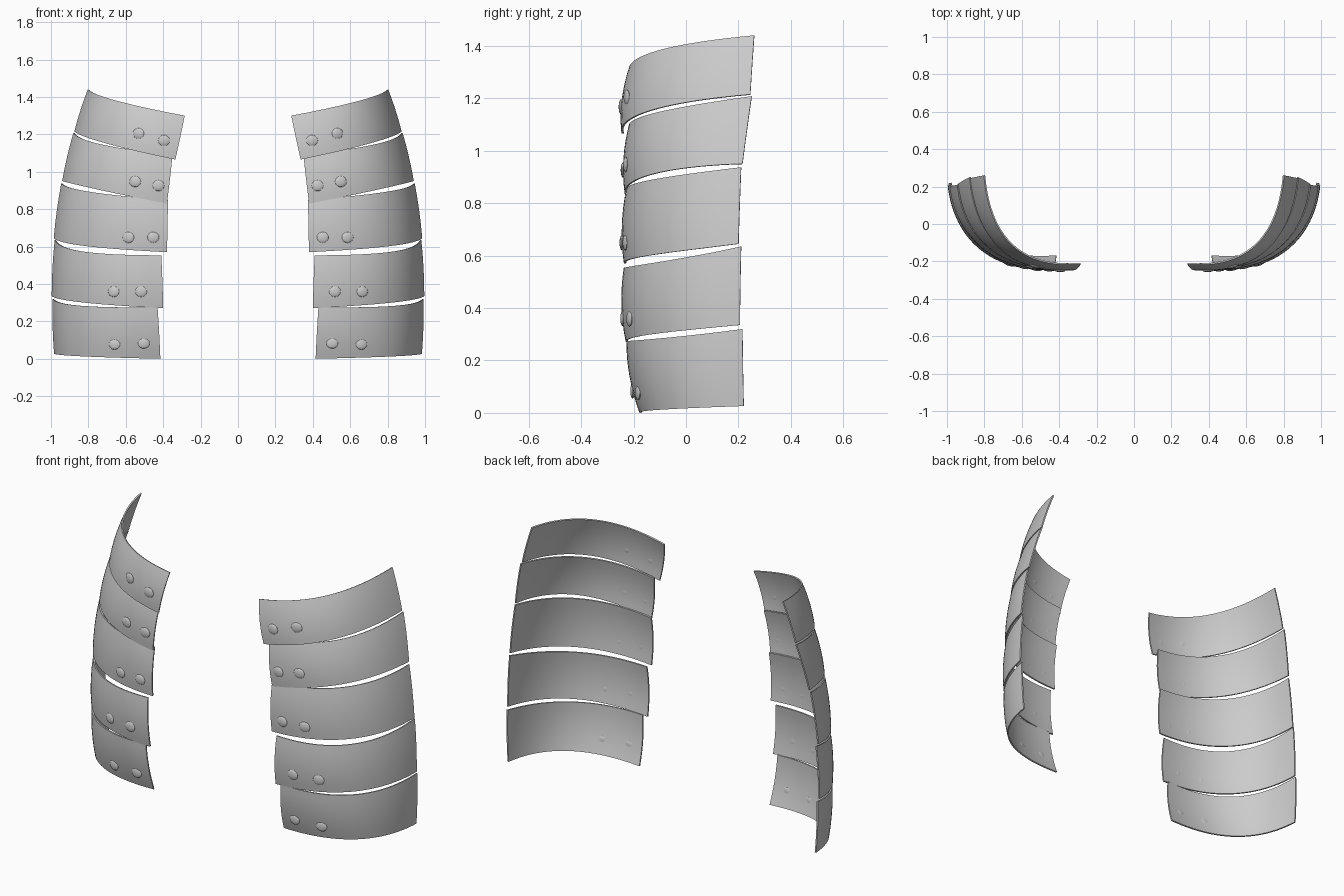
import bpy, bmesh
from mathutils import Vector

if "Cube" in bpy.data.objects:
    bpy.data.objects.remove(bpy.data.objects["Cube"])

metal = bpy.data.materials.new("plain grey")
metal.diffuse_color = (0.6, 0.6, 0.6, 1)
metal.use_nodes = True
metal.node_tree.nodes["Principled BSDF"].inputs["Base Color"].default_value = metal.diffuse_color

# Each plate: bottom edge, top edge, rivet spots (x, z).
# Edge: inner front corner, outer back corner, height bump at mid-length.
PLATES = [
    (((.415, -.175, .00), (.983, .22, .026), .0),
     ((.43, -.225, .275), (.992, .215, .32), -.014), ((.51, .08), (.655, .08))),
    (((.40, -.228, .27), (.996, .205, .335), .0),
     ((.41, -.235, .553), (.98, .21, .635), -.02), ((.52, .36), (.665, .36))),
    (((.38, -.235, .57), (.985, .20, .645), -.003),
     ((.375, -.225, .85), (.945, .21, .937), .0), ((.455, .65), (.59, .65))),
    (((.38, -.232, .83), (.94, .215, .95), .025),
     ((.35, -.215, 1.09), (.88, .25, 1.208), .0), ((.42, .925), (.555, .95))),
    (((.335, -.245, 1.065), (.875, .245, 1.215), .02),
     ((.285, -.215, 1.30), (.803, .26, 1.44), .015), ((.395, 1.165), (.53, 1.20))),
]
NT, NS, THICK = 28, 8, 0.008


def edge_point(edge, t):
    """Point and outward direction on a plate edge, sweeping from front to side."""
    a, b, bump = Vector(edge[0]), Vector(edge[1]), edge[2]
    c1 = Vector((a.x + .69 * (b.x - a.x), a.y - .03, 0))
    c2 = Vector((b.x - .025, -.03, 0))
    u = 1 - t
    p = u**3 * a + 3 * u * u * t * c1 + 3 * u * t * t * c2 + t**3 * b
    d = u * u * (c1 - a) + 2 * u * t * (c2 - c1) + t * t * (b - c2)
    p.z = a.z + (b.z - a.z) * t + bump * 4 * t * u
    return p, Vector((d.y, -d.x, 0)).normalized()


def plate_point(plate, t, s):
    p0, n0 = edge_point(plate[0], t)
    p1, n1 = edge_point(plate[1], t)
    n = n0.lerp(n1, s).normalized()
    bulge = .013 * (1 - .7 * t) * 4 * s * (1 - s)
    return p0.lerp(p1, s) + n * bulge, n


def finish(name, bm, thickness=0):
    """Make an object mirrored to both sides, optionally with thickness."""
    mesh = bpy.data.meshes.new(name)
    bm.to_mesh(mesh)
    bm.free()
    mesh.materials.append(metal)
    ob = bpy.data.objects.new(name, mesh)
    bpy.context.collection.objects.link(ob)
    bpy.ops.object.select_all(action='DESELECT')
    ob.select_set(True)
    bpy.context.view_layer.objects.active = ob
    if thickness:
        m = ob.modifiers.new("thickness", 'SOLIDIFY')
        m.thickness, m.offset = thickness, -1
        bpy.ops.object.modifier_apply(modifier=m.name)
    m = ob.modifiers.new("both_sides", 'MIRROR')
    m.use_mirror_merge = False
    bpy.ops.object.modifier_apply(modifier=m.name)
    bpy.ops.object.shade_smooth_by_angle()


for i, plate in enumerate(PLATES, 1):
    # Curved armour plate
    bm = bmesh.new()
    grid = [[bm.verts.new(plate_point(plate, t / NT, s / NS)[0])
             for s in range(NS + 1)] for t in range(NT + 1)]
    for t in range(NT):
        for s in range(NS):
            bm.faces.new((grid[t][s], grid[t + 1][s],
                          grid[t + 1][s + 1], grid[t][s + 1]))
    finish(f"armour_plate_{i}", bm, THICK)

    # Pair of low domed rivets seated on the plate
    bm = bmesh.new()
    for x, z in plate[2]:
        samples = [plate_point(plate, t / 80, s / 30)
                   for t in range(60) for s in range(31)]
        p, n = min(samples, key=lambda q: (q[0].x - x)**2 + (q[0].z - z)**2)
        rot = n.to_track_quat('Z', 'Y').to_matrix().to_4x4()
        dome = bmesh.ops.create_uvsphere(bm, u_segments=20, v_segments=10, radius=1)
        for v in dome["verts"]:
            c = v.co
            v.co = p + rot @ Vector((c.x * .031, c.y * .029, c.z * .009))
    finish(f"rivets_{i}", bm)
